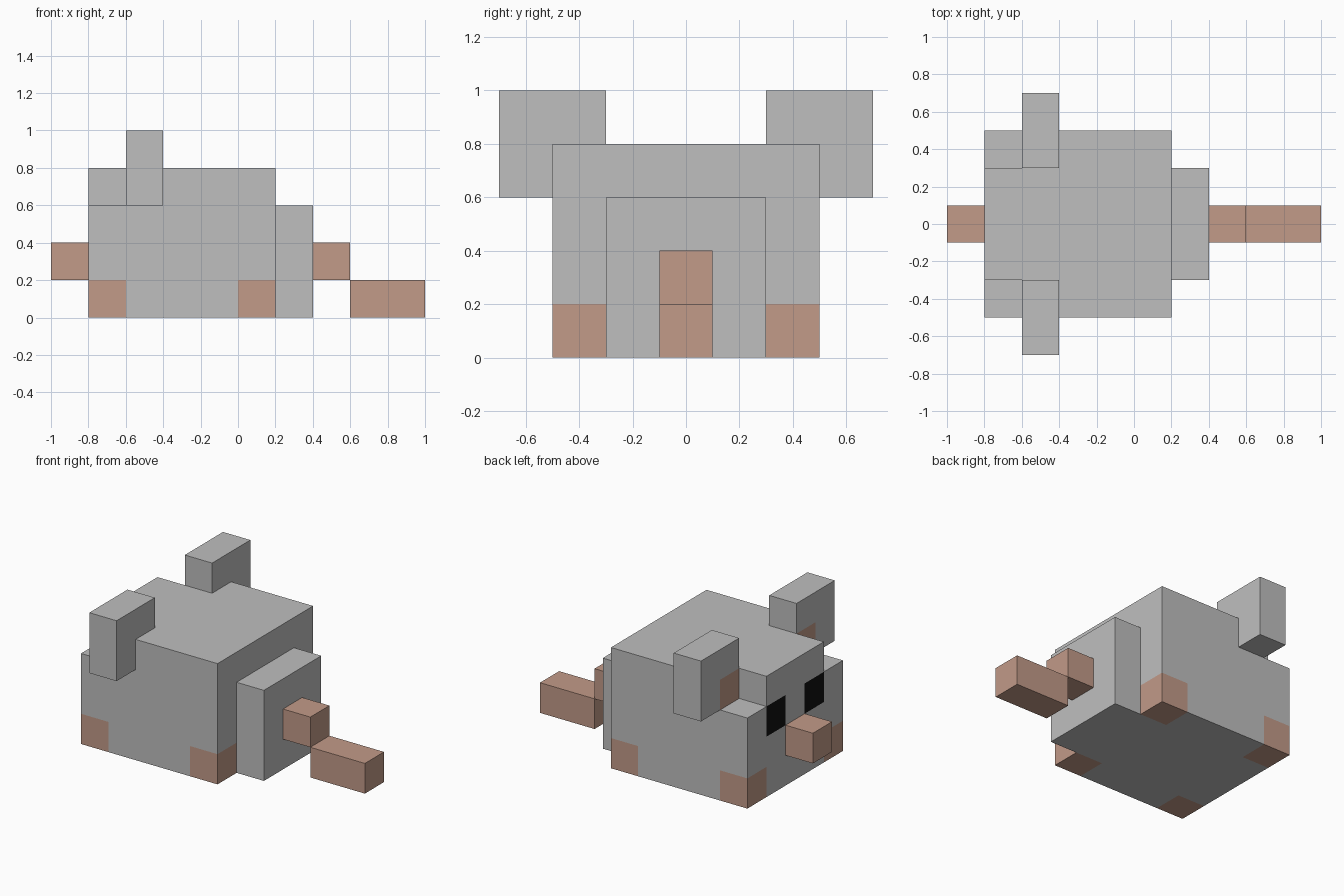
import bpy, bmesh
from mathutils import Vector

if "Cube" in bpy.data.objects:
    bpy.data.objects.remove(bpy.data.objects["Cube"])

CELL = 0.2


def material(name, colour):
    m = bpy.data.materials.new(name)
    m.diffuse_color = (*colour, 1.0)
    m.use_nodes = True
    m.node_tree.nodes["Principled BSDF"].inputs["Base Color"].default_value = m.diffuse_color
    return m


GREY, PINK, BLACK = 0, 1, 2
MATS = [material("grey fur", (0.52, 0.52, 0.52)),
        material("pink skin", (0.54, 0.325, 0.247)),
        material("black eye", (0.005, 0.005, 0.005))]


def block(name, lo, hi, paint, missing=lambda c: False):
    """Box made of square cells; cells can be left out, faces are coloured by rule."""
    n = [round((b - a) / CELL) for a, b in zip(lo, hi)]

    def centre(i):
        return Vector([lo[k] + (i[k] + 0.5) * CELL for k in range(3)])

    solid = {(x, y, z) for x in range(n[0]) for y in range(n[1]) for z in range(n[2])
             if not missing(centre((x, y, z)))}
    bm = bmesh.new()
    for cell in solid:
        for axis in range(3):
            for side in (-1, 1):
                near = list(cell)
                near[axis] += side
                if tuple(near) in solid:
                    continue
                normal, u = Vector(), Vector()
                normal[axis] = side
                u[(axis + 1) % 3] = 1
                v = normal.cross(u)
                mid = centre(cell) + normal * CELL / 2
                face = bm.faces.new([bm.verts.new(mid + (u * a + v * b) * CELL / 2)
                                     for a, b in ((-1, -1), (1, -1), (1, 1), (-1, 1))])
                face.material_index = paint(mid, normal)
    # join cells of one colour into clean flat faces
    bmesh.ops.remove_doubles(bm, verts=bm.verts[:], dist=0.001)
    bmesh.ops.dissolve_limit(bm, angle_limit=0.01, verts=bm.verts[:],
                             edges=bm.edges[:], delimit={'MATERIAL'})
    mesh = bpy.data.meshes.new(name)
    bm.to_mesh(mesh)
    bm.free()
    for m in MATS:
        mesh.materials.append(m)
    ob = bpy.data.objects.new(name, mesh)
    bpy.context.collection.objects.link(ob)
    return ob


def body_paint(p, n):
    # feet at the four lower corners
    if p.z < 0.2 and abs(p.y) > 0.3 and (p.x < -0.6 or p.x > 0.0):
        return PINK
    if n.x < -0.5:
        # eyes on the face
        if p.x < -0.7 and 0.4 < p.z < 0.6 and 0.1 < abs(p.y) < 0.3:
            return BLACK
        # wall of the notch behind the inner ear
        if p.x > -0.7:
            return PINK
    return GREY


def ear_paint(p, n):
    return PINK if n.x < -0.5 and p.z < 0.8 and abs(p.y) < 0.5 else GREY


def all_pink(p, n):
    return PINK


def all_grey(p, n):
    return GREY


# body with a notch at each upper front corner
block("body", (-0.8, -0.5, 0.0), (0.2, 0.5, 0.8), body_paint,
      lambda c: c.x < -0.6 and abs(c.y) > 0.3 and c.z > 0.6)
# rump
block("rump", (0.2, -0.3, 0.0), (0.4, 0.3, 0.6), all_grey)
# ears
block("right_ear", (-0.6, 0.3, 0.6), (-0.4, 0.7, 1.0), ear_paint)
block("left_ear", (-0.6, -0.7, 0.6), (-0.4, -0.3, 1.0), ear_paint)
# snout and tail
block("snout", (-1.0, -0.1, 0.2), (-0.8, 0.1, 0.4), all_pink)
block("tail_base", (0.4, -0.1, 0.2), (0.6, 0.1, 0.4), all_pink)
block("tail_tip", (0.6, -0.1, 0.0), (1.0, 0.1, 0.2), all_pink)
